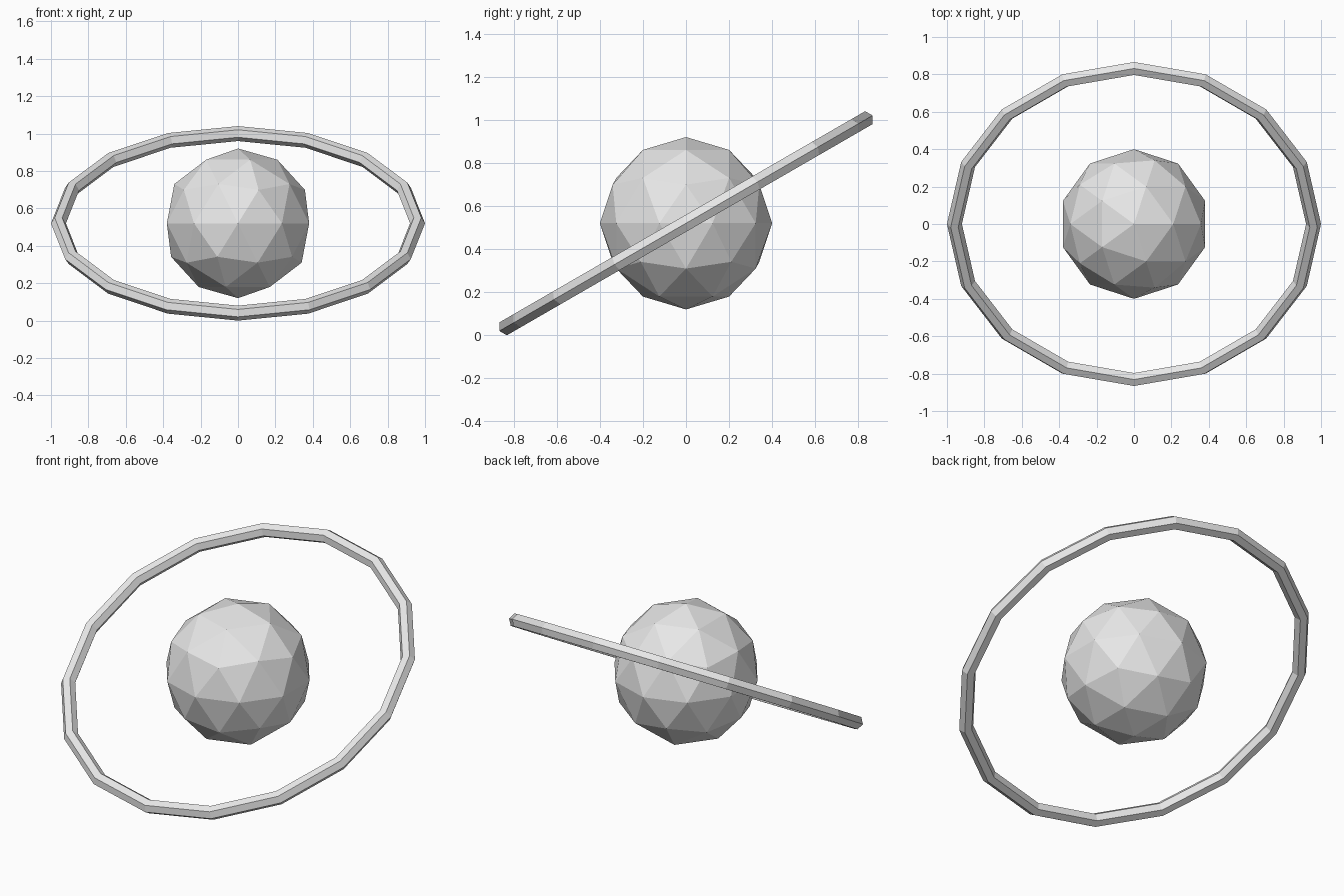
import bpy
from math import radians

default_cube = bpy.data.objects.get("Cube")
if default_cube:
    bpy.data.objects.remove(default_cube, do_unlink=True)

CENTRE = (0, 0, 0.52)

# Single plain grey for both parts
grey = bpy.data.materials.new("light_grey")
grey.use_nodes = True
grey.diffuse_color = (0.8, 0.8, 0.8, 1)
grey.node_tree.nodes["Principled BSDF"].inputs["Base Color"].default_value = grey.diffuse_color


def finish(name):
    """Name the new object, colour it and keep its faces flat."""
    obj = bpy.context.object
    obj.name = obj.data.name = name
    obj.data.materials.append(grey)
    bpy.ops.object.shade_flat()


# Faceted ball with a vertex at each pole
bpy.ops.mesh.primitive_ico_sphere_add(subdivisions=2, radius=0.4, location=CENTRE)
finish("planet_body")

# Thin ring with a hexagonal section, tilted up towards the back
bpy.ops.mesh.primitive_torus_add(
    major_segments=16, minor_segments=6,
    major_radius=0.96, minor_radius=0.04,
    location=CENTRE, rotation=(radians(30), 0, 0))
finish("orbit_ring")
